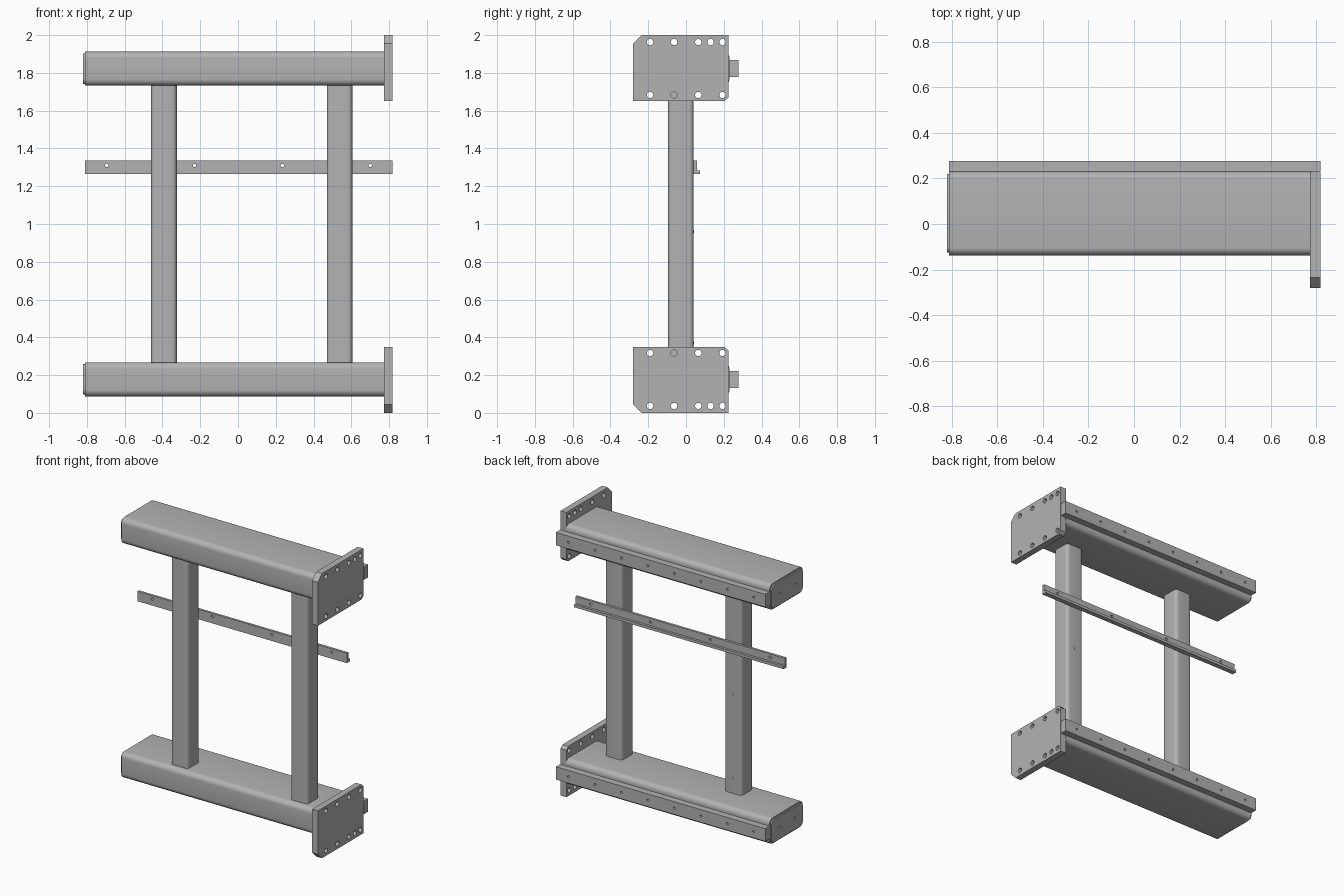
import bpy, bmesh, math
from mathutils import Matrix

cube = bpy.data.objects.get("Cube")
if cube:
    bpy.data.objects.remove(cube, do_unlink=True)

steel = bpy.data.materials.new("plain grey steel")
steel.use_nodes = True
GREY = (0.45, 0.45, 0.45, 1)
steel.diffuse_color = GREY
steel.node_tree.nodes["Principled BSDF"].inputs["Base Color"].default_value = GREY

# Columns of each matrix are the outline's two axes and the extrusion axis
AXES = {
    "x": Matrix(((0, 0, 1), (1, 0, 0), (0, 1, 0))),   # outline in y, z
    "y": Matrix(((1, 0, 0), (0, 0, 1), (0, 1, 0))),   # outline in x, z
    "z": Matrix.Identity(3),                          # outline in x, y
}


def rect(a0, a1, b0, b1, r=0.0, steps=6):
    """Rectangle outline with optional rounded corners."""
    if r == 0:
        return [(a0, b0), (a1, b0), (a1, b1), (a0, b1)]
    centres = [(a1 - r, b1 - r), (a0 + r, b1 - r), (a0 + r, b0 + r), (a1 - r, b0 + r)]
    pts = []
    for k, (a, b) in enumerate(centres):
        for i in range(steps + 1):
            t = (k + i / steps) * math.pi / 2
            pts.append((a + r * math.cos(t), b + r * math.sin(t)))
    return pts


def circle(a, b, r, n=16):
    return [(a + r * math.cos(2 * math.pi * i / n), b + r * math.sin(2 * math.pi * i / n))
            for i in range(n)]


def extrude(name, axis, start, end, outline, holes=()):
    """Extrude a filled outline with holes along an axis."""
    curve = bpy.data.curves.new(name, "CURVE")
    curve.dimensions = "2D"
    curve.fill_mode = "BOTH"
    curve.extrude = (end - start) / 2
    for loop in [outline, *holes]:
        spline = curve.splines.new("POLY")
        spline.points.add(len(loop) - 1)
        for point, (a, b) in zip(spline.points, loop):
            point.co = (a, b, 0, 1)
        spline.use_cyclic_u = True
    temp = bpy.data.objects.new(name + " outline", curve)
    bpy.context.collection.objects.link(temp)
    bpy.context.view_layer.update()
    graph = bpy.context.evaluated_depsgraph_get()
    mesh = bpy.data.meshes.new_from_object(temp.evaluated_get(graph))
    bpy.data.objects.remove(temp, do_unlink=True)
    bpy.data.curves.remove(curve)

    bm = bmesh.new()
    bm.from_mesh(mesh)
    bmesh.ops.translate(bm, verts=bm.verts, vec=(0, 0, (start + end) / 2))
    bmesh.ops.transform(bm, verts=bm.verts, matrix=AXES[axis].to_4x4())
    bmesh.ops.remove_doubles(bm, verts=bm.verts, dist=0.00002)
    bmesh.ops.recalc_face_normals(bm, faces=bm.faces)
    bm.to_mesh(mesh)
    bm.free()
    mesh.materials.clear()
    mesh.materials.append(steel)
    mesh.name = name
    obj = bpy.data.objects.new(name, mesh)
    bpy.context.collection.objects.link(obj)
    bpy.ops.object.select_all(action="DESELECT")
    obj.select_set(True)
    bpy.context.view_layer.objects.active = obj
    bpy.ops.object.shade_smooth_by_angle(angle=math.radians(30))
    return obj


# Lower and upper beam assemblies, mirrored about mid height
for level in ("lower", "upper"):
    def flip(points):
        return [(a, 2 - b) for a, b in points] if level == "upper" else points

    extrude(level + "_beam", "x", -0.81, 0.775, flip(rect(-0.138, 0.23, 0.087, 0.268, 0.035)))
    extrude(level + "_beam_end_cap", "x", -0.82, -0.81,
            flip(rect(-0.126, 0.22, 0.097, 0.258, 0.028)),
            [flip(circle(y, 0.18, 0.008)) for y in (-0.04, 0.13)])

    # Bolting plate with clipped corners and two rows of holes
    plate = [(-0.235, 0), (0.225, 0), (0.225, 0.33), (0.205, 0.35), (-0.28, 0.35), (-0.28, 0.045)]
    holes = [circle(y, 0.037, 0.017) for y in (-0.19, -0.063, 0.065, 0.13, 0.193)]
    holes += [circle(y, 0.317, 0.017) for y in (-0.19, -0.063, 0.065, 0.193)]
    extrude(level + "_end_plate", "x", 0.772, 0.817, flip(plate), [flip(h) for h in holes])

    # Drilled rail along the back of the beam
    drilled = [circle(-0.72 + 1.44 * i / 7, 0.177, 0.008) for i in range(8)]
    extrude(level + "_back_rail", "y", 0.229, 0.277,
            flip(rect(-0.81, 0.817, 0.132, 0.222)), [flip(h) for h in drilled])

# Two posts with small fixings on the back
for side, x in (("right", -0.392), ("left", 0.538)):
    extrude(side + "_post", "z", 0.26, 1.74, rect(x - 0.068, x + 0.068, -0.095, 0.041, 0.025))
    for i, z in enumerate((0.37, 0.96)):
        extrude(f"{side}_post_fixing_{i + 1}", "y", 0.04, 0.042, circle(x, z, 0.008))

# Thin angle rail across the back of the posts
extrude("middle_rail", "y", 0.041, 0.058, rect(-0.81, 0.817, 1.265, 1.335),
        [circle(x, 1.31, 0.009) for x in (-0.695, -0.23, 0.235, 0.70)])
extrude("middle_rail_lip", "y", 0.057, 0.075, rect(-0.81, 0.817, 1.265, 1.284))
